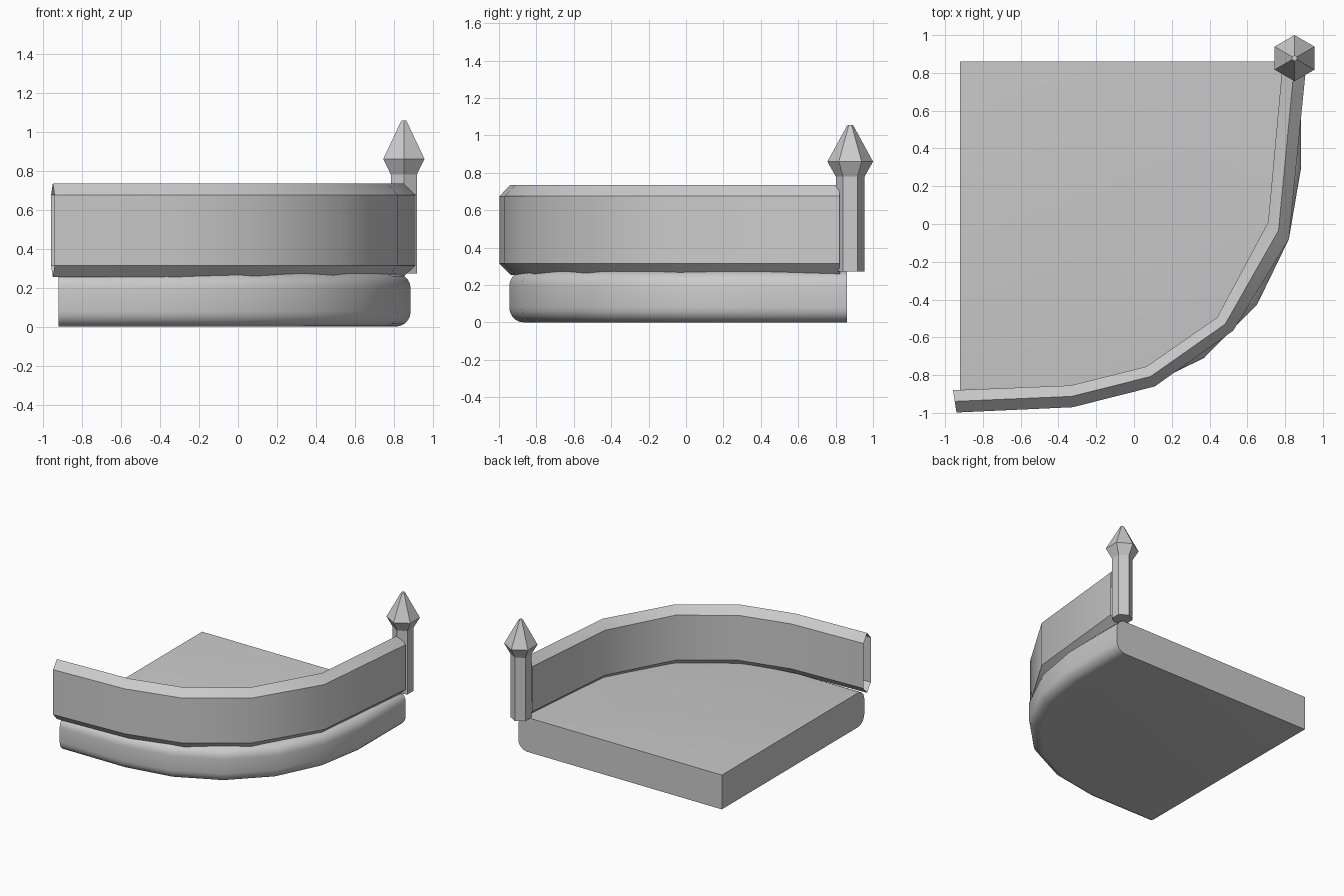
import bpy, math
from mathutils import Vector

if "Cube" in bpy.data.objects:
    bpy.data.objects.remove(bpy.data.objects["Cube"])


def make(name, verts, faces, angle=None):
    mesh = bpy.data.meshes.new(name)
    mesh.from_pydata(verts, [], faces)
    obj = bpy.data.objects.new(name, mesh)
    bpy.context.collection.objects.link(obj)
    bpy.ops.object.select_all(action='DESELECT')
    obj.select_set(True)
    bpy.context.view_layer.objects.active = obj
    # consistent outward normals
    bpy.ops.object.mode_set(mode='EDIT')
    bpy.ops.mesh.select_all(action='SELECT')
    bpy.ops.mesh.normals_make_consistent(inside=False)
    bpy.ops.object.mode_set(mode='OBJECT')
    if angle:
        bpy.ops.object.shade_smooth_by_angle(angle=math.radians(angle))
    return obj


# Floor slab: quarter-round plan, curved edge rounded above and below
corner = Vector((-0.92, 0.86))
half = [(1.805, 0), (1.805, -0.56), (1.74, -0.94), (1.57, -1.29)]
plan = half + [(-y, -x) for x, y in reversed(half)]
arc = [Vector(p) for p in plan]
n = len(arc)
inward = []
for i in range(n):
    if i == 0:
        inward.append(Vector((-1, 0)))
    elif i == n - 1:
        inward.append(Vector((0, 1)))
    else:
        a = (arc[i] - arc[i - 1]).normalized()
        b = (arc[i + 1] - arc[i]).normalized()
        t = (a + b).normalized()
        inward.append(Vector((t.y, -t.x)) / t.dot(a))
R, TOP, STEPS = 0.08, 0.275, 5
quarter = [k * math.pi / 2 / STEPS for k in range(STEPS + 1)]
profile = [(R - R * math.sin(q), R - R * math.cos(q)) for q in quarter]
profile += [(d, TOP - z) for d, z in reversed(profile)]
verts, faces = [], []
for d, z in profile:
    verts.append((corner.x, corner.y, z))
    for p, m in zip(arc, inward):
        q = corner + p + m * d
        verts.append((q.x, q.y, z))
w = n + 1
rows = len(profile)
for r in range(rows - 1):
    for i in range(1, n):
        faces.append((r * w + i, r * w + i + 1, (r + 1) * w + i + 1, (r + 1) * w + i))
faces.append(list(range(w)))
faces.append([(rows - 1) * w + i for i in range(w)])
last = (rows - 1) * w
for col in (1, n):  # flat back and left sides
    faces.append([0] + [r * w + col for r in range(rows)] + [last])
# unused corner vertices in the middle rows are removed
used = sorted({i for f in faces for i in f})
remap = {v: k for k, v in enumerate(used)}
make("floor_slab", [verts[i] for i in used],
     [[remap[i] for i in f] for f in faces], 35)

# Parapet wall: open-ended ring of hexagonal sections, ridged top and bottom
outer = [(-0.94, -0.998), (-0.325, -0.97), (0.11, -0.86),
         (0.525, -0.565), (0.82, -0.08), (0.91, 0.82)]
inner = [(-0.958, -0.88), (-0.335, -0.855), (0.065, -0.755),
         (0.44, -0.495), (0.71, 0.01), (0.785, 0.83)]
section = [(0, 0.315), (0, 0.675), (0.5, 0.735), (1, 0.675), (1, 0.315), (0.5, 0.255)]
verts, faces = [], []
for o, i in zip(outer, inner):
    for t, z in section:
        p = Vector(o).lerp(Vector(i), t)
        verts.append((p.x, p.y, z))
for s in range(len(outer) - 1):
    for k in range(6):
        j = (k + 1) % 6
        faces.append((s * 6 + k, s * 6 + j, s * 6 + 6 + j, s * 6 + 6 + k))
make("parapet_wall", verts, faces, 32)

# Corner post: hexagonal shaft with a flared pointed finial
rings = [(0.077, 0.272), (0.077, 0.78), (0.122, 0.86), (0.015, 1.056)]
verts, faces = [], []
for r, z in rings:
    for k in range(6):
        a = math.radians(30 + 60 * k)
        verts.append((0.85 + r * math.cos(a), 0.878 + r * math.sin(a), z))
for s in range(len(rings) - 1):
    for k in range(6):
        j = (k + 1) % 6
        faces.append((s * 6 + k, s * 6 + j, s * 6 + 6 + j, s * 6 + 6 + k))
faces += [list(range(6)), [18 + k for k in range(6)]]
make("corner_post", verts, faces)
